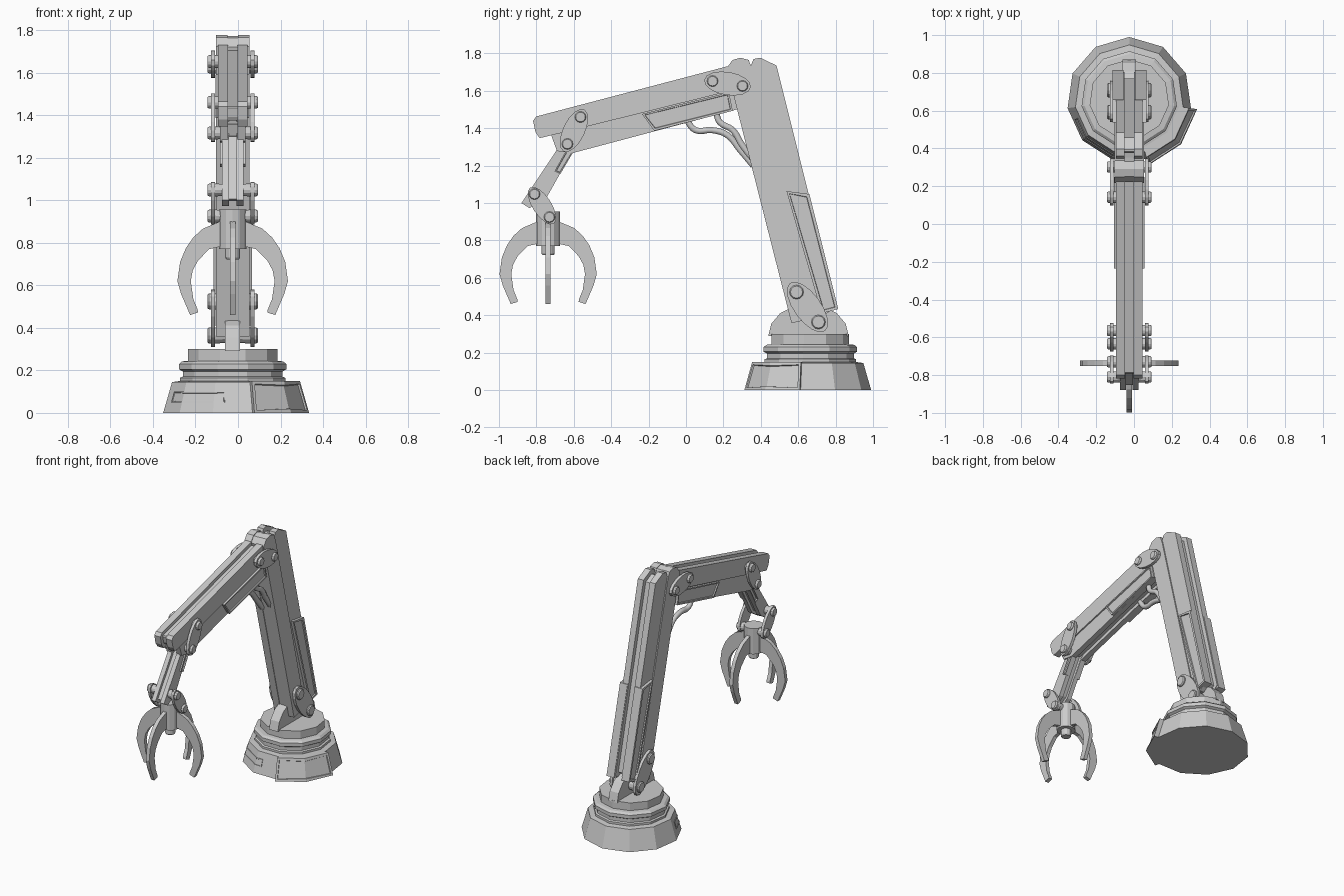
import bpy, bmesh, math
from mathutils import Vector

if "Cube" in bpy.data.objects:
    bpy.data.objects.remove(bpy.data.objects["Cube"])

CX, BY = -0.025, 0.67          # arm mid-plane and base centre
SIDES = 11
STEP = 2 * math.pi / SIDES


def finish(bm, name):
    bmesh.ops.recalc_face_normals(bm, faces=bm.faces)
    me = bpy.data.meshes.new(name)
    bm.to_mesh(me)
    bm.free()
    ob = bpy.data.objects.new(name, me)
    bpy.context.collection.objects.link(ob)
    return ob


def prism(name, pts, x0, x1, inset=0.0):
    """Extrude a (y, z) outline between two x offsets from the mid-plane."""
    bm = bmesh.new()
    a = [bm.verts.new((CX + x0, y, z)) for y, z in pts]
    b = [bm.verts.new((CX + x1, y, z)) for y, z in pts]
    bm.faces.new(a)
    outer = bm.faces.new(b)
    for i in range(len(pts)):
        j = (i + 1) % len(pts)
        bm.faces.new((a[i], a[j], b[j], b[i]))
    bmesh.ops.recalc_face_normals(bm, faces=bm.faces)
    if inset:
        bmesh.ops.inset_individual(bm, faces=[outer], thickness=inset)
        bmesh.ops.inset_individual(bm, faces=[outer], thickness=0.003, depth=-0.008)
    return finish(bm, name)


def shrink(pts, d):
    """Offset an outline inwards by d."""
    n = len(pts)
    v = [Vector(p) for p in pts]
    area = sum(v[i].x * v[(i + 1) % n].y - v[(i + 1) % n].x * v[i].y for i in range(n))
    s = 1 if area > 0 else -1
    out = []
    for i in range(n):
        e1 = (v[i] - v[i - 1]).normalized()
        e2 = (v[(i + 1) % n] - v[i]).normalized()
        n1, n2 = Vector((-e1.y, e1.x)) * s, Vector((-e2.y, e2.x)) * s
        out.append(tuple(v[i] + (n1 + n2) * d / max(1 + n1.dot(n2), 0.5)))
    return out


def beam(name, pts, half, gap, depth):
    """Two side rails with a recessed core between them."""
    for s, side in ((-1, "left"), (1, "right")):
        prism(f"{name}_{side}_rail", pts, s * gap, s * half)
    prism(f"{name}_core", shrink(pts, depth), -gap - 0.005, gap + 0.005)


def panels(name, pts, x0, x1, inset):
    for s, side in ((-1, "left"), (1, "right")):
        prism(f"{name}_{side}", pts, s * x0, s * x1, inset)


def lathe(name, prof, cx, cy, n, start=math.pi / 2):
    bm = bmesh.new()
    rings = [[bm.verts.new((cx + r * math.cos(start + k * 2 * math.pi / n),
                            cy + r * math.sin(start + k * 2 * math.pi / n), z))
              for k in range(n)] for r, z in prof]
    for lo, hi in zip(rings, rings[1:]):
        for k in range(n):
            m = (k + 1) % n
            bm.faces.new((lo[k], lo[m], hi[m], hi[k]))
    bm.faces.new(rings[0])
    bm.faces.new(rings[-1])
    return finish(bm, name)


# Turntable base
lathe("base", [(.33, 0), (.288, .145), (.25, .15), (.25, .165), (.237, .17), (.237, .195),
               (.255, .205), (.255, .23), (.24, .242), (.212, .245), (.212, .3)],
      CX, BY - .01, SIDES)


def base_panel(name, a0, a1, z0, z1, lift, inset):
    """Raised plate following the base facets between two angles in degrees."""
    corners = [90 + k * 360 / SIDES for k in range(SIDES + 1)]
    angs = [a0] + [a for a in corners if a0 + 2 < a < a1 - 2] + [a1]

    def point(a, z, off):
        t = math.radians(a)
        r = (.33 - .29 * z + off) * math.cos(STEP / 2)
        r /= math.cos((t - math.pi / 2) % STEP - STEP / 2)
        return (CX + r * math.cos(t), BY - .01 + r * math.sin(t), z)
    bm = bmesh.new()
    rows = [[bm.verts.new(point(a, z, o)) for a in angs]
            for z, o in ((z0, -.02), (z0, lift), (z1, lift), (z1, -.02))]
    front = []
    for k in range(4):
        for i in range(len(angs) - 1):
            p, q = rows[k], rows[(k + 1) % 4]
            f = bm.faces.new((p[i], p[i + 1], q[i + 1], q[i]))
            if k == 1:
                front.append(f)
    for i in (0, -1):
        bm.faces.new([r[i] for r in rows])
    bmesh.ops.recalc_face_normals(bm, faces=bm.faces)
    bmesh.ops.inset_region(bm, faces=front, thickness=inset)
    bmesh.ops.inset_region(bm, faces=front, thickness=.003, depth=-.008)
    finish(bm, name)


base_panel("base_side_panel", 286.4, 351.8, 0, .15, .033, .02)
base_panel("base_front_plate", 200, 263, .05, .1, .004, .006)

# Shoulder fin on the turntable
fin = [(.655 + .215 * math.cos(i * math.pi / 8), .29 + .17 * math.sin(i * math.pi / 8))
       for i in range(9)]
prism("shoulder_fin", fin, -.035, .035)

# Lower arm: rounded front slab, chamfered back slab, side covers
beam("lower_arm_front", [(.217, 1.722), (.249, 1.765), (.291, 1.777), (.335, 1.765),
                         (.356, 1.71), (.69, .386), (.564, .358)], .078, .025, .004)
beam("lower_arm_back", [(.345, 1.73), (.361, 1.77), (.398, 1.777), (.484, 1.735),
                        (.805, .45), (.74, .40), (.68, .40)], .07, .025, .03)
panels("lower_arm_cover", [(.537, 1.064), (.66, 1.048), (.814, .433), (.725, .41)],
       .03, .09, .02)

# Upper arm: top slab, lower slab, side covers
beam("upper_arm_top", [(-.80, 1.463), (.217, 1.73), (.33, 1.70), (.30, 1.615), (-.72, 1.362),
                       (-.783, 1.347), (-.805, 1.38), (-.818, 1.44)], .07, .022, .025)
beam("upper_arm_bottom", [(-.725, 1.375), (.30, 1.63), (.30, 1.508), (-.607, 1.267),
                          (-.69, 1.278)], .06, .022, .025)
panels("upper_arm_cover", [(-.235, 1.476), (.23, 1.592), (.25, 1.493), (-.17, 1.386)],
       .03, .08, .014)

# Wrist link
beam("wrist_link", [(-.70, 1.27), (-.64, 1.38), (-.57, 1.34), (-.745, 1.03),
                    (-.837, .973), (-.88, 1.0)], .05, .018, .02)
panels("wrist_cover", [(-.62, 1.32), (-.575, 1.32), (-.672, 1.155), (-.703, 1.17)],
       .02, .06, .008)


def bolt(name, y, z, s, r):
    bm = bmesh.new()
    rings = []
    for off, rad in ((.03, r * .9), (.075, r), (.111, r), (.118, r * .85)):
        rings.append([bm.verts.new((CX + s * off, y + rad * math.cos(k * math.pi / 6),
                                    z + rad * math.sin(k * math.pi / 6))) for k in range(12)])
    for a, b in zip(rings, rings[1:]):
        for k in range(12):
            m = (k + 1) % 12
            bm.faces.new((a[k], a[m], b[m], b[k]))
    bm.faces.new(rings[0])
    bm.faces.new(rings[-1])
    finish(bm, name)


# Hinge plates, each with two bolts, mirrored on both sides
for name, p, q, minor, extra in (("shoulder", (.591, .524), (.708, .364), .072, .06),
                                 ("elbow", (.142, 1.652), (.302, 1.626), .062, .045),
                                 ("wrist", (-.564, 1.46), (-.634, 1.316), .058, .045),
                                 ("claw", (-.81, 1.048), (-.73, .925), .05, .042)):
    p, q = Vector(p), Vector(q)
    mid, d = (p + q) / 2, (q - p).normalized()
    nrm, major = Vector((-d.y, d.x)), (q - p).length / 2 + extra
    ring = [tuple(mid + d * major * math.cos(k * math.pi / 8) + nrm * minor * math.sin(k * math.pi / 8))
            for k in range(16)]
    for s, side in ((-1, "left"), (1, "right")):
        prism(f"{name}_hinge_plate_{side}", ring, s * .083, s * .103)
        for c, tag in ((p, "a"), (q, "b")):
            bolt(f"{name}_bolt_{side}_{tag}", c.x, c.y, s, .038 if name == "shoulder" else .03)

# Claw hub
HY = -.737
lathe("claw_hub", [(.03, .722), (.035, .73), (.035, .77), (.064, .77), (.064, .955)], CX, HY, 12)

# Four curved fingers around the hub
finger = [(.03, .90), (.06, .90), (.14, .866), (.185, .825), (.22, .775), (.247, .71), (.26, .62),
          (.243, .56), (.2, .46), (.163, .472), (.165, .486), (.185, .535), (.197, .62),
          (.188, .67), (.163, .716), (.11, .77), (.03, .788)]
for k in range(4):
    ob = prism(f"claw_finger_{k + 1}", finger, -CX - .0135, -CX + .0135)
    ob.location = (CX, HY, 0)
    ob.rotation_euler.z = k * math.pi / 2


def cable(name, pts, x):
    cu = bpy.data.curves.new(name, 'CURVE')
    cu.dimensions = '3D'
    cu.bevel_depth, cu.bevel_resolution, cu.resolution_u = .019, 1, 4
    cu.use_fill_caps = True
    sp = cu.splines.new('BEZIER')
    sp.bezier_points.add(len(pts) - 1)
    for b, (y, z) in zip(sp.bezier_points, pts):
        b.co = (CX + x, y, z)
        b.handle_left_type = b.handle_right_type = 'AUTO'
    tmp = bpy.data.objects.new(name + "_path", cu)
    bpy.context.collection.objects.link(tmp)
    me = bpy.data.meshes.new_from_object(tmp.evaluated_get(bpy.context.evaluated_depsgraph_get()))
    bpy.data.objects.remove(tmp)
    ob = bpy.data.objects.new(name, me)
    bpy.context.collection.objects.link(ob)
    for f in me.polygons:
        f.use_smooth = True


# Elbow cables
cable("long_cable", [(0, 1.45), (.05, 1.39), (.14, 1.39), (.22, 1.364), (.29, 1.283), (.36, 1.20)], -.03)
cable("short_cable", [(.16, 1.49), (.18, 1.433), (.25, 1.39), (.30, 1.31), (.37, 1.22)], .035)
